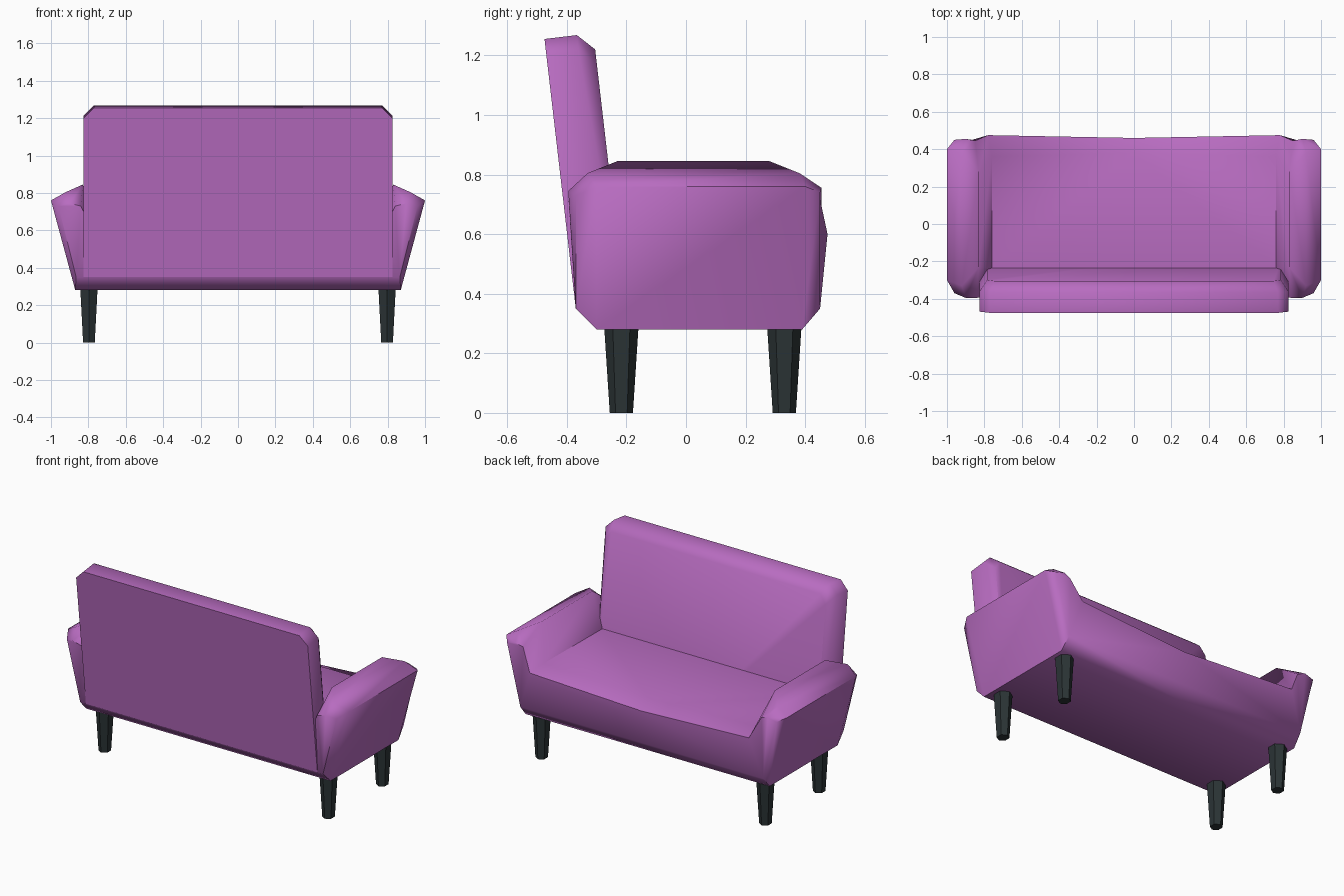
import bpy, bmesh, math

cube = bpy.data.objects.get("Cube")
if cube:
    bpy.data.objects.remove(cube, do_unlink=True)


def material(name, color, roughness):
    mat = bpy.data.materials.new(name)
    mat.use_nodes = True
    mat.diffuse_color = color
    bsdf = mat.node_tree.nodes["Principled BSDF"]
    bsdf.inputs["Base Color"].default_value = color
    bsdf.inputs["Roughness"].default_value = roughness
    return mat


fabric = material("purple fabric", (0.48, 0.15, 0.53, 1), 0.8)
dark = material("dark leg", (0.024, 0.034, 0.036, 1), 0.6)


def finish(bm, name, mat, smooth_angle=None):
    bmesh.ops.recalc_face_normals(bm, faces=bm.faces)
    mesh = bpy.data.meshes.new(name)
    bm.to_mesh(mesh)
    bm.free()
    mesh.materials.append(mat)
    obj = bpy.data.objects.new(name, mesh)
    bpy.context.collection.objects.link(obj)
    if smooth_angle:
        bpy.ops.object.select_all(action='DESELECT')
        obj.select_set(True)
        bpy.context.view_layer.objects.active = obj
        bpy.ops.object.shade_smooth_by_angle(angle=math.radians(smooth_angle))
    return obj


def half_loft(name, rings, caps, smooth_angle):
    """Join half cross-sections, close both ends, then mirror across x = 0."""
    bm = bmesh.new()
    rows = [[bm.verts.new(p) for p in ring] for ring in rings]
    for a, b in zip(rows, rows[1:]):
        for i in range(len(a) - 1):
            bm.faces.new((a[i], a[i + 1], b[i + 1], b[i]))
    for row in (rows[0], rows[-1]):
        for cap in caps:
            bm.faces.new([row[i] for i in cap])
    bmesh.ops.mirror(bm, geom=bm.verts[:] + bm.edges[:] + bm.faces[:],
                     axis='X', merge_dist=0.0005)
    return finish(bm, name, fabric, smooth_angle)


# Seat and arms: section runs seat centre, crease, arm top, shoulder, rim, base
body_rings = [
    [(0, 0.46, 0.56), (0.78, 0.475, 0.60), (0.85, 0.445, 0.74), (0.90, 0.455, 0.755),
     (0.96, 0.45, 0.74), (0.865, 0.45, 0.35), (0, 0.45, 0.35)],
    [(0, 0.38, 0.61), (0.76, 0.36, 0.625), (0.83, 0.28, 0.845), (0.92, 0.38, 0.805),
     (1.0, 0.40, 0.76), (0.87, 0.39, 0.28), (0, 0.39, 0.28)],
    [(0, -0.23, 0.62), (0.76, -0.23, 0.62), (0.83, -0.23, 0.845), (0.92, -0.33, 0.805),
     (1.0, -0.30, 0.76), (0.87, -0.30, 0.28), (0, -0.30, 0.28)],
    [(0, -0.37, 0.60), (0.78, -0.38, 0.60), (0.84, -0.395, 0.73), (0.90, -0.395, 0.745),
     (0.96, -0.37, 0.73), (0.865, -0.37, 0.35), (0, -0.37, 0.35)],
]
half_loft("seat_and_arms", body_rings, [(1, 2, 3, 4, 5), (0, 1, 5, 6)], 60)


# Backrest: leaning slab with clipped upper corners and a softened front rim
def lean(x, z, depth):
    return (x, -0.37 - 0.116 * (z - 0.35) + depth, z)


def back_ring(inset, depth, top):
    outline = [(0, top), (0.77 - inset * 0.6, top), (0.825 - inset, top - 0.055),
               (0.825 - inset, 0.35), (0, 0.35)]
    return [lean(x, z, depth) for x, z in outline]


half_loft("backrest",
          [back_ring(0, 0, 1.255), back_ring(0, 0.11, 1.268), back_ring(0.04, 0.166, 1.22)],
          [(0, 1, 2, 3, 4)], 50)


# Legs: tapered six-sided posts
for side, x in (("left", 0.797), ("right", -0.797)):
    for end, y in (("front", -0.217), ("back", 0.33)):
        bm = bmesh.new()
        bmesh.ops.create_cone(bm, cap_ends=True, segments=6,
                              radius1=0.036, radius2=0.054, depth=0.3)
        for v in bm.verts:
            v.co.y *= 1.08
        bmesh.ops.translate(bm, verts=bm.verts, vec=(x, y, 0.15))
        finish(bm, f"{end}_{side}_leg", dark)
